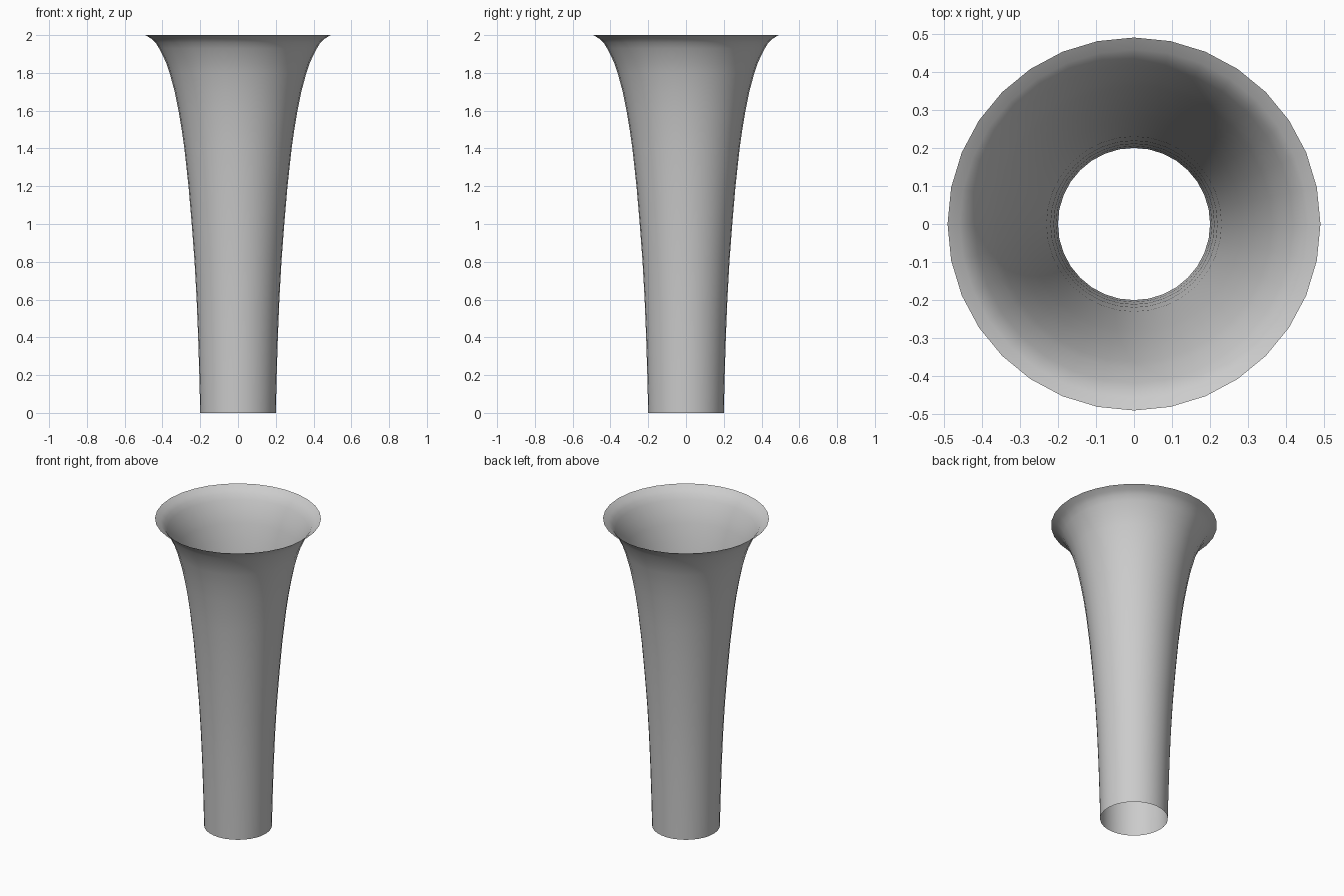
import bpy, bmesh, math

if "Cube" in bpy.data.objects:
    bpy.data.objects.remove(bpy.data.objects["Cube"])

# Bell profile: (radius, height), open at both ends
profile = [(0.20, 0), (0.205, 0.2), (0.211, 0.4), (0.219, 0.6), (0.23, 0.8),
           (0.245, 1.0), (0.262, 1.2), (0.284, 1.4), (0.298, 1.5), (0.315, 1.6),
           (0.335, 1.7), (0.362, 1.8), (0.379, 1.85), (0.402, 1.9), (0.418, 1.93),
           (0.436, 1.96), (0.458, 1.98), (0.49, 2.0)]
SIDES = 32

# Flared tube, a single thin shell
bm = bmesh.new()
rings = []
for r, z in profile:
    rings.append([bm.verts.new((r * math.cos(2 * math.pi * i / SIDES),
                                r * math.sin(2 * math.pi * i / SIDES), z))
                  for i in range(SIDES)])
for low, high in zip(rings, rings[1:]):
    for i in range(SIDES):
        j = (i + 1) % SIDES
        bm.faces.new((low[i], low[j], high[j], high[i])).smooth = True

mesh = bpy.data.meshes.new("flared_horn")
bm.to_mesh(mesh)
bm.free()
horn = bpy.data.objects.new("flared_horn", mesh)
bpy.context.collection.objects.link(horn)
